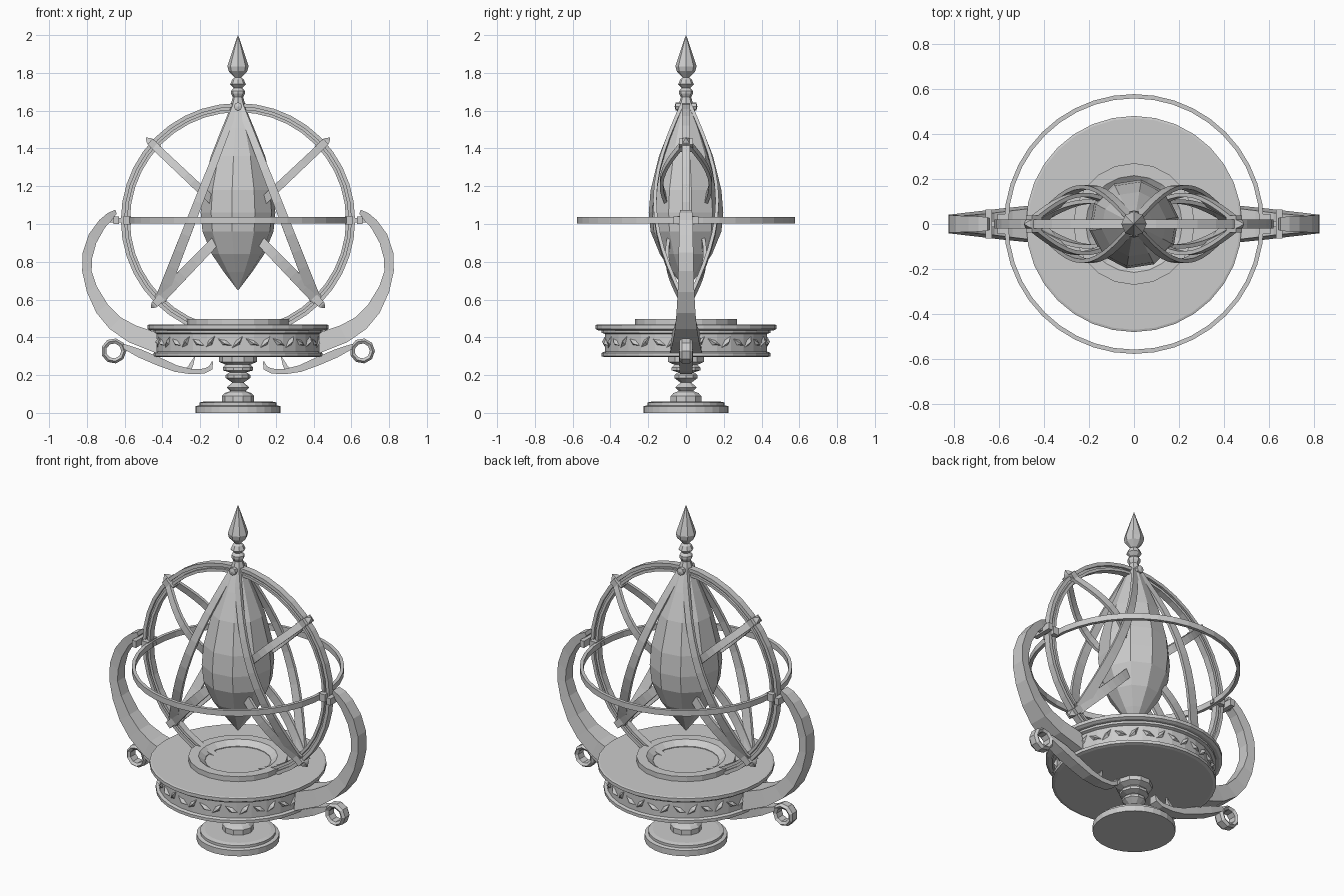
import bpy, bmesh, math
from mathutils import Vector as V

if "Cube" in bpy.data.objects:
    bpy.data.objects.remove(bpy.data.objects["Cube"])

C = V((0, 0, 1.02))  # centre of the rings


def finish(name, bm):
    bmesh.ops.recalc_face_normals(bm, faces=bm.faces)
    me = bpy.data.meshes.new(name)
    bm.to_mesh(me)
    bm.free()
    ob = bpy.data.objects.new(name, me)
    bpy.context.collection.objects.link(ob)
    return ob


def loft(name, sections, loop=False):
    """Skin a list of equal-sized cross-sections."""
    bm = bmesh.new()
    rows = [[bm.verts.new(p) for p in s] for s in sections]
    n = len(rows[0])
    pairs = list(zip(rows, rows[1:])) + ([(rows[-1], rows[0])] if loop else [])
    for a, b in pairs:
        for i in range(n):
            j = (i + 1) % n
            bm.faces.new((a[i], a[j], b[j], b[i]))
    if not loop:
        bm.faces.new(rows[0])
        bm.faces.new(rows[-1])
    bmesh.ops.remove_doubles(bm, verts=bm.verts, dist=1e-5)
    return finish(name, bm)


def lathe(name, prof, n, start=0.0):
    """Stack of (radius, z) circles with capped ends."""
    return loft(name, [[(r * math.cos(start + 2 * math.pi * k / n),
                         r * math.sin(start + 2 * math.pi * k / n), z)
                        for k in range(n)] for r, z in prof])


def hoop(name, prof, n, centre, upright=False):
    """Closed (radius, offset) profile swept around z, or around y if upright."""
    secs = []
    for k in range(n):
        a = 2 * math.pi * k / n
        c, s = math.cos(a), math.sin(a)
        secs.append([V(centre) + (V((r * c, h, r * s)) if upright else V((r * c, r * s, h)))
                     for r, h in prof])
    return loft(name, secs, True)


def rect(r0, r1, h0, h1):
    return [(r0, h0), (r1, h0), (r1, h1), (r0, h1)]


def box(name, centre, size, tilt=0.0):
    """Box turned about y so its x axis points along tilt."""
    u, w = V((math.cos(tilt), 0, math.sin(tilt))), V((-math.sin(tilt), 0, math.cos(tilt)))
    v = V((0, 1, 0))
    return loft(name, [[V(centre) + u * e * size[0] / 2 + v * a * size[1] / 2 + w * b * size[2] / 2
                        for a, b in ((-1, -1), (1, -1), (1, 1), (-1, 1))] for e in (-1, 1)])


def strap(name, p0, p1, bow, w0, w1, thick=0.018, span=1.0, n=10, y0=0.02):
    """Flat band, straight from the front and bowed by bow in y."""
    d = V((p1[0] - p0[0], 0, p1[1] - p0[1]))
    side = V((-d.z, 0, d.x)).normalized()
    def at(t):
        y = y0 * (1 if bow > 0 else -1) + bow * math.sin(math.pi * t * span)
        return V((p0[0] + d.x * t, y, p0[1] + d.z * t))
    secs = []
    for i in range(n + 1):
        t = i / n
        nrm = (at(t + .01) - at(t - .01)).normalized().cross(side)
        w = side * (w0 + (w1 - w0) * t) / 2
        secs.append([at(t) + a * w + b * nrm * thick / 2
                     for a, b in ((-1, -1), (1, -1), (1, 1), (-1, 1))])
    return loft(name, secs)


# Foot and turned stem
lathe("foot", [(.225, 0), (.225, .035), (.205, .04), (.205, .055), (.18, .06)], 28)
lathe("stem", [(.085, .055), (.085, .09), (.07, .105), (.04, .115), (.06, .135), (.03, .16),
               (.065, .185), (.065, .2), (.045, .215), (.08, .225), (.08, .24), (.065, .255),
               (.1, .27), (.1, .305)], 10)

# Drum with recessed band, deck plate and raised rim
lathe("drum", [(.43, .295), (.447, .3), (.447, .318), (.43, .324), (.43, .418),
               (.447, .424), (.447, .445)], 32)
lathe("deck", [(.465, .437), (.48, .445), (.48, .465), (.47, .468)], 32)
hoop("deck_rim", [(.27, .46), (.27, .498), (.215, .498), (.18, .472), (.18, .46)], 20, (0, 0, 0))

# Leaf relief around the drum
bm = bmesh.new()
for k in range(36):
    a, tilt = 2 * math.pi * k / 36, (.7 if k % 2 else -.6)
    def on_drum(u, v, r):
        s, z = u * math.cos(tilt) - v * math.sin(tilt), u * math.sin(tilt) + v * math.cos(tilt)
        return (r * math.cos(a + s / .43), r * math.sin(a + s / .43), .371 + z)
    rim = [bm.verts.new(on_drum(u, v, .427)) for u, v in ((-.045, 0), (0, -.015), (.045, .012), (0, .018))]
    tip = bm.verts.new(on_drum(.01, 0, .445))
    for i in range(4):
        bm.faces.new((rim[i], rim[(i + 1) % 4], tip))
finish("drum_leaves", bm)

# Faceted crystal and finial
lathe("crystal", [(.002, .65), (.075, .745), (.14, .84), (.19, .96), (.2, 1.06), (.19, 1.18),
                  (.145, 1.36), (.085, 1.51), (.03, 1.64)], 10, .15)
lathe("apex_collar", [(.05, 1.575), (.04, 1.63), (.026, 1.675)], 8)
lathe("finial", [(.026, 1.67), (.036, 1.69), (.036, 1.705), (.022, 1.72), (.042, 1.74), (.03, 1.765),
                 (.018, 1.775), (.05, 1.81), (.056, 1.835), (.045, 1.87), (.001, 2.0)], 8)
hoop("apex_rivet", [(.001, -.06), (.022, -.055), (.022, .055), (.001, .06)], 8, (0, 0, 1.622), True)

# Upright double-railed ring and flat horizontal ring
hoop("upright_ring_outer", rect(.6, .62, -.02, .02), 40, C, True)
hoop("upright_ring_inner", rect(.572, .588, -.02, .02), 40, C, True)
hoop("upright_ring_web", rect(.58, .605, -.007, .007), 40, C, True)
hoop("horizontal_ring", rect(.558, .577, -.017, .017), 40, C)

for s in (-1, 1):
    tag = "left" if s < 0 else "right"

    # Straps bowing in front of and behind the crystal
    for f in (-1, 1):
        side = tag + ("_front" if f < 0 else "_back")
        strap("long_strap_" + side, (s * .01, 1.63), (s * .41, .6), f * .145, .035, .06, n=12)
        strap("upper_strap_" + side, (s * .45, 1.42), (s * .1, 1.09), f * .11, .04, .045, span=.8)
        strap("lower_strap_" + side, (s * .42, .6), (s * .1, .93), f * .08, .06, .05, span=.7)

    # Clamps with small points where the straps meet the ring
    for label, ang in (("upper", .73), ("lower", -.79)):
        a = ang if s > 0 else math.pi - ang
        u = V((math.cos(a), 0, math.sin(a)))
        box(f"{label}_clamp_{tag}", C + u * .595, (.06, .075, .04), a)
        w = V((-u.z, 0, u.x))
        loft(f"{label}_clamp_point_{tag}",
             [[C + u * r + w * h * i + V((0, h * j, 0))
               for i, j in ((-1, -1), (1, -1), (1, 1), (-1, 1))]
              for r, h in ((.615, .022), (.635, .016), (.655, .001))])

    # Pivot between ring and arm
    box("pivot_bar_" + tag, (s * .625, 0, 1.02), (.15, .025, .022))
    box("pivot_block_" + tag, (s * .587, 0, 1.02), (.04, .09, .045))
    box("pivot_cap_" + tag, (s * .645, 0, 1.02), (.028, .13, .04))

    # Large curved arm: outer x z, inner x z, half width in y
    arm = [(.65, 1.075, .642, 1.055, .03), (.69, 1.058, .668, 1.02, .034), (.735, 1.02, .705, .98, .036),
           (.79, .945, .75, .9, .037), (.822, .85, .772, .82, .039), (.825, .75, .775, .75, .041),
           (.8, .64, .748, .67, .044), (.75, .53, .69, .575, .05), (.68, .445, .62, .505, .058),
           (.58, .375, .54, .462, .07), (.43, .315, .43, .425, .085)]
    loft("arm_" + tag, [[(s * ox, -w, oz), (s * ox, w, oz), (s * ix, w * .85, iz), (s * ix, -w * .85, iz)]
                        for ox, oz, ix, iz, w in arm])

    # Lower scroll: ring-shaped volute and tail curling under the drum
    hoop("volute_" + tag, [(.04, -.025), (.055, -.035), (.067, -.02), (.067, .02), (.055, .035), (.04, .025)],
         9, (s * .658, 0, .328), True)
    tail = [(.61, .355, .012, .03), (.52, .315, .022, .036), (.42, .272, .022, .036), (.33, .235, .018, .034),
            (.25, .219, .014, .032), (.18, .221, .013, .03), (.145, .238, .012, .028), (.135, .272, .003, .02)]
    secs = []
    for i, (x, z, h, w) in enumerate(tail):
        a, b = tail[max(i - 1, 0)], tail[min(i + 1, len(tail) - 1)]
        nv = V((a[1] - b[1], 0, b[0] - a[0])).normalized() * h
        secs.append([(s * (x + i2 * nv.x), j * w, z + i2 * nv.z)
                     for i2, j in ((-1, -1), (1, -1), (1, 1), (-1, 1))])
    loft("tail_" + tag, secs)
    loft("tail_leaf_" + tag, [[(s * (x - h), -w, z), (s * (x + h), -w, z), (s * (x + h), w, z), (s * (x - h), w, z)]
                              for x, z, h, w in ((.27, .22, .02, .02), (.25, .25, .012, .015), (.23, .295, .003, .004))])
